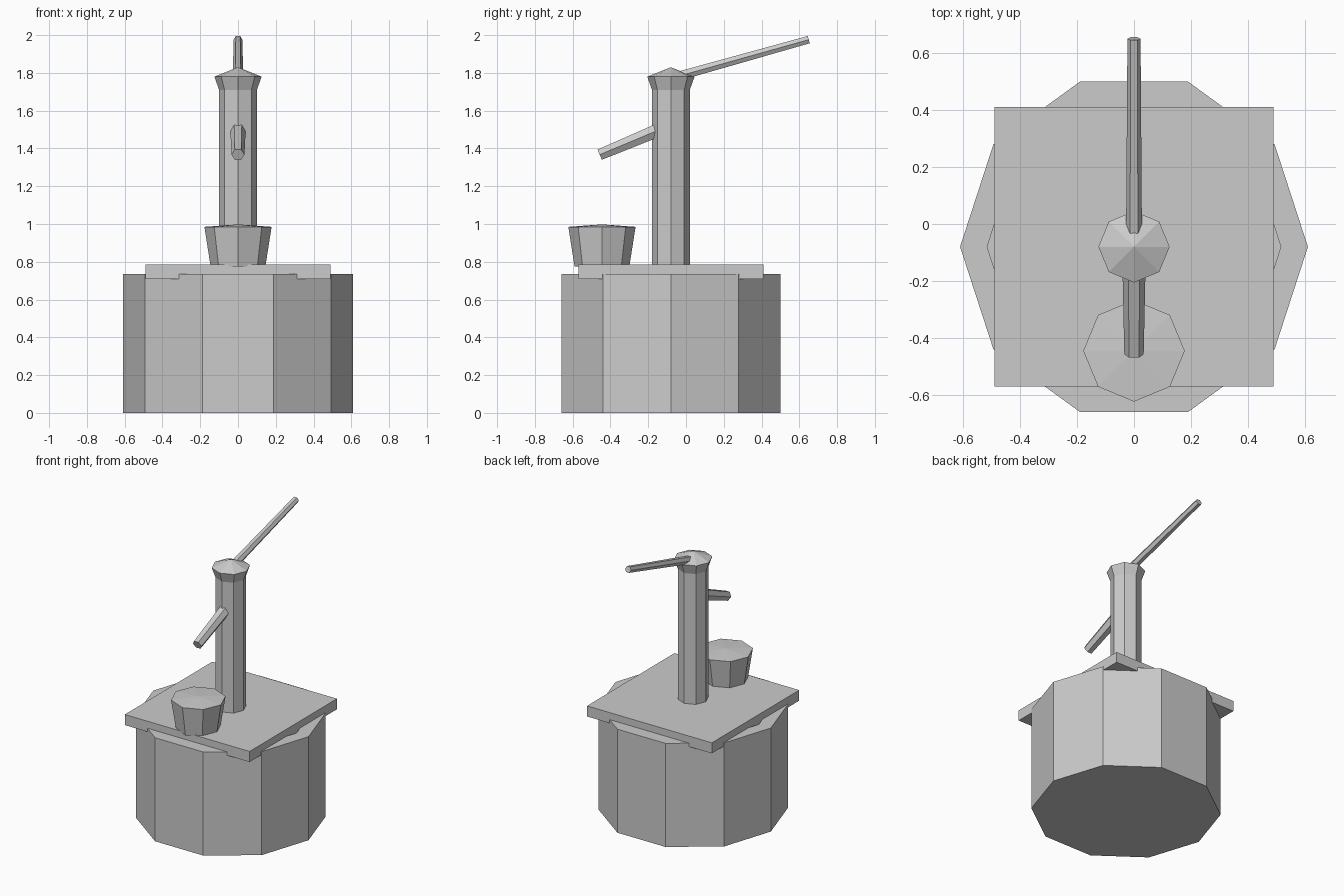
import bpy
import math
from mathutils import Vector

cube = bpy.data.objects.get("Cube")
if cube:
    bpy.data.objects.remove(cube, do_unlink=True)

# One plain grey for every part
GREY = (0.6, 0.6, 0.6, 1.0)
grey = bpy.data.materials.new("grey")
grey.use_nodes = True
grey.diffuse_color = GREY
grey.node_tree.nodes["Principled BSDF"].inputs["Base Color"].default_value = GREY


def add_object(name, verts, faces):
    mesh = bpy.data.meshes.new(name)
    mesh.from_pydata(verts, [], faces)
    mesh.materials.append(grey)
    obj = bpy.data.objects.new(name, mesh)
    bpy.context.collection.objects.link(obj)
    return obj


def turned(name, sides, profile, start, axis=(0, 0, 1)):
    """Flat-sided solid: (radius, distance) rings along an axis; radius 0 is a tip."""
    axis = Vector(axis).normalized()
    side = Vector((1, 0, 0))
    up = axis.cross(side)
    verts, rings, faces = [], [], []
    for radius, dist in profile:
        first = len(verts)
        count = sides if radius else 1
        for i in range(count):
            a = math.tau * i / sides
            offset = (side * math.cos(a) + up * math.sin(a)) * radius
            verts.append(Vector(start) + axis * dist + offset)
        rings.append([first + i % count for i in range(sides)])
    for low, high in zip(rings, rings[1:]):
        for i in range(sides):
            j = (i + 1) % sides
            loop = (low[i], low[j], high[j], high[i])
            faces.append(tuple(dict.fromkeys(loop)))
    faces.append(tuple(reversed(rings[0])))
    if len(set(rings[-1])) > 1:
        faces.append(tuple(rings[-1]))
    return add_object(name, verts, faces)


def rod(name, start, end, r_start, r_end):
    """Tapered six-sided bar between two points."""
    span = Vector(end) - Vector(start)
    return turned(name, 6, [(r_start, 0), (r_end, span.length)], start, span)


CENTRE_Y = -0.08

# Ten-sided well wall, hollow inside with a closed floor
turned("well_wall", 10,
       [(0.61, 0), (0.61, 0.735), (0.515, 0.735), (0.515, 0.1)],
       (0, CENTRE_Y, 0))

# Square lid sunk slightly into the wall
bpy.ops.mesh.primitive_cube_add(size=1, location=(0, CENTRE_Y, 0.7475))
lid = bpy.context.object
lid.name = lid.data.name = "well_lid"
lid.scale = (0.98, 0.98, 0.075)
lid.data.materials.append(grey)

# Pump post with flared head and pointed cap
turned("pump_post", 8,
       [(0.1, 0.75), (0.1, 1.71), (0.125, 1.78), (0, 1.83)],
       (0, CENTRE_Y, 0))

# Spout to the front, handle to the back
rod("spout", (0, -0.13, 1.504), (0, -0.457, 1.367), 0.041, 0.034)
rod("handle", (0, -0.06, 1.777), (0, 0.65, 1.976), 0.028, 0.023)

# Bucket with a very shallow domed top
turned("bucket", 8,
       [(0.145, 0.775), (0.178, 0.985), (0, 0.998)],
       (0, -0.445, 0))
